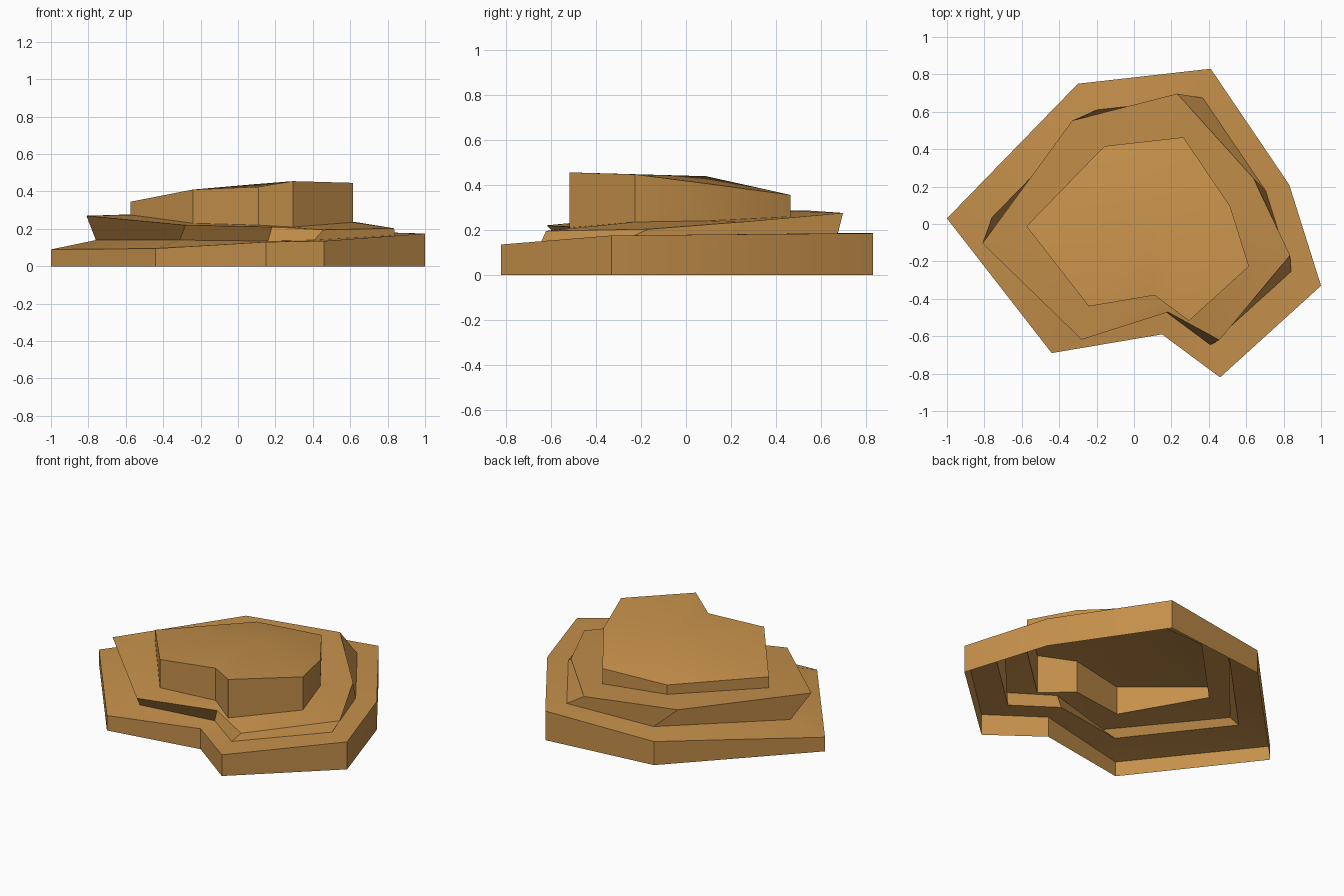
import bpy, bmesh
from mathutils import Matrix, Vector

if "Cube" in bpy.data.objects:
    bpy.data.objects.remove(bpy.data.objects["Cube"])

# Ground outline, counter-clockwise from the left corner
OUTLINE = [(-1, .03), (-.44, -.69), (.15, -.59), (.46, -.82),
           (1, -.33), (.83, .21), (.41, .83), (-.30, .75)]

# Contours from the ground up: scale, turn in degrees, shift, corner heights
CONTOURS = [
    (1, 0, (0, 0), [0] * 8),
    (1, 0, (0, 0), [.09, .095, .13, .135, .175, .18, .185, .15]),
    (.80, 0, (.04, .01), [.14, .14, .135, .14, .165, .18, .185, .165]),
    (.81, 8, (-.005, -.015), [.27, .22, .21, .195, .203, .235, .275, .285]),
    (.595, 0, (.02, -.03), [.275, .23, .22, .21, .235, .24, .258, .285]),
    (.595, 0, (.02, -.03), [.345, .41, .425, .455, .446, .405, .355, .345]),
]

bm = bmesh.new()


def ring(scale, turn, shift, heights):
    rot = Matrix.Rotation(turn * 3.14159265 / 180, 2)
    pts = [rot @ Vector(p) * scale + Vector(shift) for p in OUTLINE]
    return [bm.verts.new((p.x, p.y, z)) for p, z in zip(pts, heights)]


# Walls and ledges of the open-bottomed shell
rings = [ring(*c) for c in CONTOURS]
for low, high in zip(rings, rings[1:]):
    for i in range(8):
        j = (i + 1) % 8
        bm.faces.new((low[i], low[j], high[j], high[i]))

# Sloping cap, fanned around a raised centre
centre = bm.verts.new((.08, .09, .438))
top = rings[-1]
for i in range(8):
    bm.faces.new((top[i], top[(i + 1) % 8], centre))

mesh = bpy.data.meshes.new("stepped_rock")
bm.to_mesh(mesh)
bm.free()
rock = bpy.data.objects.new("stepped_rock", mesh)
bpy.context.collection.objects.link(rock)

# Sandy brown stone
stone = bpy.data.materials.new("sandstone_brown")
stone.diffuse_color = (.56, .28, .07, 1)
stone.use_nodes = True
stone.node_tree.nodes["Principled BSDF"].inputs["Base Color"].default_value = stone.diffuse_color
mesh.materials.append(stone)

bpy.context.view_layer.objects.active = rock
rock.select_set(True)
bpy.ops.object.shade_smooth_by_angle(angle=.52)
